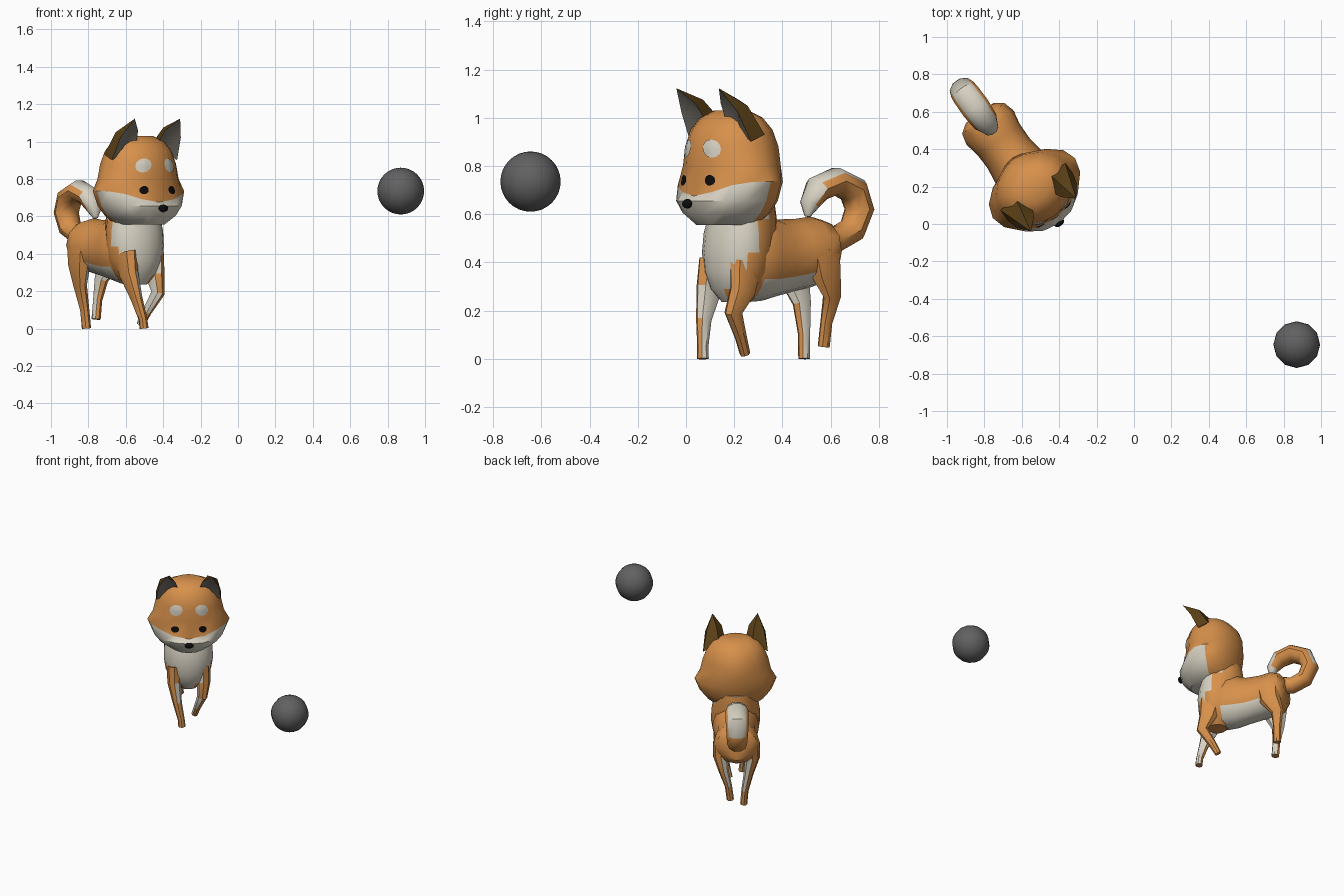
import bpy, bmesh, math
from mathutils import Vector, Matrix
from mathutils.bvhtree import BVHTree

cube = bpy.data.objects.get("Cube")
if cube:
    bpy.data.objects.remove(cube, do_unlink=True)


def material(name, r, g, b):
    m = bpy.data.materials.new(name)
    m.use_nodes = True
    m.diffuse_color = (r, g, b, 1)
    m.node_tree.nodes["Principled BSDF"].inputs["Base Color"].default_value = (r, g, b, 1)
    return m


ORANGE = material("orange fur", 0.68, 0.28, 0.07)
CREAM = material("cream fur", 0.68, 0.64, 0.54)
BROWN = material("brown ear", 0.1, 0.05, 0.008)
GREY = material("inner ear grey", 0.21, 0.19, 0.16)
BLACK = material("black", 0.004, 0.004, 0.004)
BALL = material("ball grey", 0.12, 0.12, 0.12)

# The animal is modelled facing -y, then turned and placed
PLACE = Matrix.Translation((-0.259, -0.188, 0)) @ Matrix.Rotation(math.radians(36), 4, 'Z')


def finish(name, bm, mats, rule=None, place=PLACE, angle=40):
    bmesh.ops.recalc_face_normals(bm, faces=bm.faces)
    bm.normal_update()
    for f in bm.faces:
        f.material_index = rule(f.calc_center_median(), f.normal) if rule else 0
    bm.transform(place)
    mesh = bpy.data.meshes.new(name)
    bm.to_mesh(mesh)
    bm.free()
    for m in mats:
        mesh.materials.append(m)
    ob = bpy.data.objects.new(name, mesh)
    bpy.context.scene.collection.objects.link(ob)
    bpy.ops.object.select_all(action='DESELECT')
    ob.select_set(True)
    bpy.context.view_layer.objects.active = ob
    bpy.ops.object.shade_smooth_by_angle(angle=math.radians(angle))
    return ob


def loft(rings):
    bm = bmesh.new()
    loops = [[bm.verts.new(p) for p in ring] for ring in rings]
    n = len(loops[0])
    for a, b in zip(loops, loops[1:]):
        for i in range(n):
            j = (i + 1) % n
            bm.faces.new((a[i], a[j], b[j], b[i]))
    bm.faces.new(loops[0][::-1])
    bm.faces.new(loops[-1])
    return bm


def flat_ring(z, hw, front, back, mid, dip=0, pinch=1, n=16):
    """Horizontal ring; its widest point lies at y = mid."""
    pts = []
    for i in range(n):
        t = 2 * math.pi * i / n
        s, c = math.sin(t), math.cos(t)
        x = hw * math.copysign(abs(s) ** (pinch if c < -0.01 else 1), s)
        y = mid - c * (mid - front if c > 0 else back - mid)
        pts.append((x, y, z - dip * max(0, c) ** 4))
    return pts


def tube(path, n=8):
    """Path entries: x, y, z, sideways radius, other radius."""
    pts = [Vector(p[:3]) for p in path]
    rings = []
    for i, p in enumerate(path):
        d = (pts[min(i + 1, len(pts) - 1)] - pts[max(i - 1, 0)]).normalized()
        up = d.cross(Vector((1, 0, 0))).normalized()
        side = up.cross(d)
        rings.append([pts[i] + side * p[3] * math.cos(2 * math.pi * k / n)
                      + up * p[4] * math.sin(2 * math.pi * k / n) for k in range(n)])
    return loft(rings)


# Head: cheeks flare at the widest ring, cream jaw below it
HEAD_RINGS = [
    (.555, .13, .31, .58), (.605, .20, .255, .61), (.655, .24, .237, .64),
    (.735, .272, .272, .655), (.80, .235, .283, .665), (.88, .217, .285, .66),
    (.95, .19, .305, .635), (1.0, .15, .345, .59), (1.03, .085, .40, .53)]
bm = loft([flat_ring(*r, .47, .06 if r[0] == .735 else 0, 1.25) for r in HEAD_RINGS])
head_tree = BVHTree.FromBMesh(bm)
jaw = .695


def head_colour(c, n):
    # jaw faces hang below the cheek ring, in front of the cheek tips
    return 1 if c.y < .47 and c.z < jaw + .012 - .05 * max(0, 1 - abs(c.x) / .12) else 0


finish("head", bm, [ORANGE, CREAM], head_colour)


# Eyes and brow spots laid on the face
def face_patch(name, x, z, rx, rz, tilt, mat, lift):
    bm = bmesh.new()

    def on_face(r, a):
        u, v = rx * r * math.cos(a), rz * r * math.sin(a)
        px = x + u * math.cos(tilt) - v * math.sin(tilt)
        pz = z + u * math.sin(tilt) + v * math.cos(tilt)
        hit = head_tree.ray_cast(Vector((px, -1, pz)), Vector((0, 1, 0)))[0]
        return bm.verts.new(hit - Vector((0, lift, 0)))

    n = 12
    centre = on_face(0, 0)
    inner, outer = [[on_face(r, 2 * math.pi * i / n) for i in range(n)] for r in (.5, 1)]
    for i in range(n):
        j = (i + 1) % n
        bm.faces.new((centre, inner[i], inner[j]))
        bm.faces.new((inner[i], outer[i], outer[j], inner[j]))
    ob = finish(name, bm, [mat])
    facing = PLACE.to_3x3() @ Vector((0, -1, 0))
    if ob.data.polygons[0].normal.dot(facing) < 0:
        ob.data.flip_normals()


for s, side in ((1, "left"), (-1, "right")):
    face_patch(side + "_eye", s * .092, .74, .027, .022, -s * .25, BLACK, .006)
    face_patch(side + "_brow_spot", s * .085, .872, .045, .036, -s * .5, CREAM, .005)

# Nose
bm = bmesh.new()
bmesh.ops.create_uvsphere(bm, u_segments=10, v_segments=6, radius=1)
bm.transform(Matrix.Translation((0, .238, .643)) @ Matrix.Diagonal((.03, .016, .02, 1)))
finish("nose", bm, [BLACK])

# Ears: hollow grey front, brown back, leaning forward to a tip
for s, side in ((1, "left"), (-1, "right")):
    bm = bmesh.new()
    rows = [[bm.verts.new((s * x, y, z)) for x, y, z in row] for row in (
        [(.07, .385, .99), (.14, .41, .94), (.215, .41, .90), (.215, .48, .93), (.11, .48, 1.0)],
        [(.09, .345, 1.06), (.14, .385, 1.03), (.20, .355, 1.02), (.19, .41, 1.05), (.125, .41, 1.075)])]
    tip = bm.verts.new((s * .15, .292, 1.122))
    hollow = []
    for i in range(5):
        j = (i + 1) % 5
        new = [bm.faces.new((rows[0][i], rows[0][j], rows[1][j], rows[1][i])),
               bm.faces.new((rows[1][i], rows[1][j], tip))]
        if i < 2:
            hollow += [f.calc_center_median() for f in new]
    bm.faces.new(rows[0][::-1])
    finish(side + "_ear", bm, [BROWN, GREY],
           lambda c, n: int(any((c - h).length < 1e-4 for h in hollow)), angle=35)

# Chest and neck with the cream bib
CHEST = [(.235, .06, .43, .55), (.29, .115, .385, .60), (.36, .15, .365, .62), (.44, .163, .36, .64),
         (.52, .16, .37, .66), (.58, .15, .39, .67), (.68, .14, .43, .655)]
finish("chest", loft([flat_ring(*r, .49) for r in CHEST]), [ORANGE, CREAM],
       lambda c, n: int(c.y < .41 + .3 * (c.z - .25)))

# Trunk, with a cream belly: y, half width, bottom, top
TRUNK = [(.47, .12, .26, .56), (.54, .155, .235, .62), (.62, .15, .24, .605), (.70, .138, .26, .578),
         (.79, .14, .28, .58), (.87, .155, .295, .59), (.93, .14, .32, .575), (.965, .09, .36, .53)]
trunk = []
for y, hw, lo, hi in TRUNK:
    trunk.append([(hw * math.cos(math.pi * i / 6), y,
                   (lo + hi) / 2 + (hi - lo) / 2 * math.sin(math.pi * i / 6)) for i in range(12)])
finish("trunk", loft(trunk), [ORANGE, CREAM], lambda c, n: int(n.z < -.6 and c.y < .93))

# Legs: cream on the inside
LEGS = {
    "front_right_leg": [(-.095, .45, .40, .05, .08), (-.095, .42, .29, .045, .06),
                        (-.075, .378, .16, .03, .034), (-.05, .355, .05, .023, .024), (-.045, .352, 0, .024, .025)],
    "front_left_leg": [(.095, .47, .40, .05, .08), (.1, .45, .28, .045, .06),
                       (.09, .41, .19, .034, .04), (.06, .47, .09, .024, .026), (.042, .505, .02, .022, .022)],
    "back_right_leg": [(-.1, .86, .44, .055, .085), (-.105, .86, .34, .05, .075),
                       (-.08, .885, .23, .033, .042), (-.055, .878, .1, .024, .026), (-.047, .873, 0, .024, .026)],
    "back_left_leg": [(.1, .86, .45, .055, .085), (.105, .875, .35, .05, .07),
                      (.085, .92, .26, .033, .042), (.055, .912, .15, .024, .026), (.042, .908, .05, .024, .026)]}
for name, path in LEGS.items():
    s = 1 if "left" in name else -1
    finish(name, tube(path), [ORANGE, CREAM], lambda c, n: int(n.x * s < -.45 and c.z < .36))

# Curled tail: cream along the outside of the curl and at the tip
TAIL = [(0, .90, .51, .06, .06), (0, 1.0, .495, .06, .055), (0, 1.085, .535, .066, .056),
        (0, 1.122, .62, .072, .058), (0, 1.09, .70, .076, .06), (0, 1.0, .737, .078, .058),
        (0, .91, .705, .07, .055), (0, .865, .64, .045, .04), (0, .855, .59, .012, .012)]


def tail_colour(c, n):
    out = Vector((0, c.y - 1.0, c.z - .62)).normalized()
    return int((n.dot(out) > .5 and c.z > .57 or c.y < .885) and not (c.z < .56 and c.y > .87))


finish("tail", tube(TAIL, 10), [ORANGE, CREAM], tail_colour)

# Ball floating off to one side
bm = bmesh.new()
bmesh.ops.create_uvsphere(bm, u_segments=12, v_segments=16, radius=.125)
finish("ball", bm, [BALL], place=Matrix.Translation((.87, -.645, .735)))
